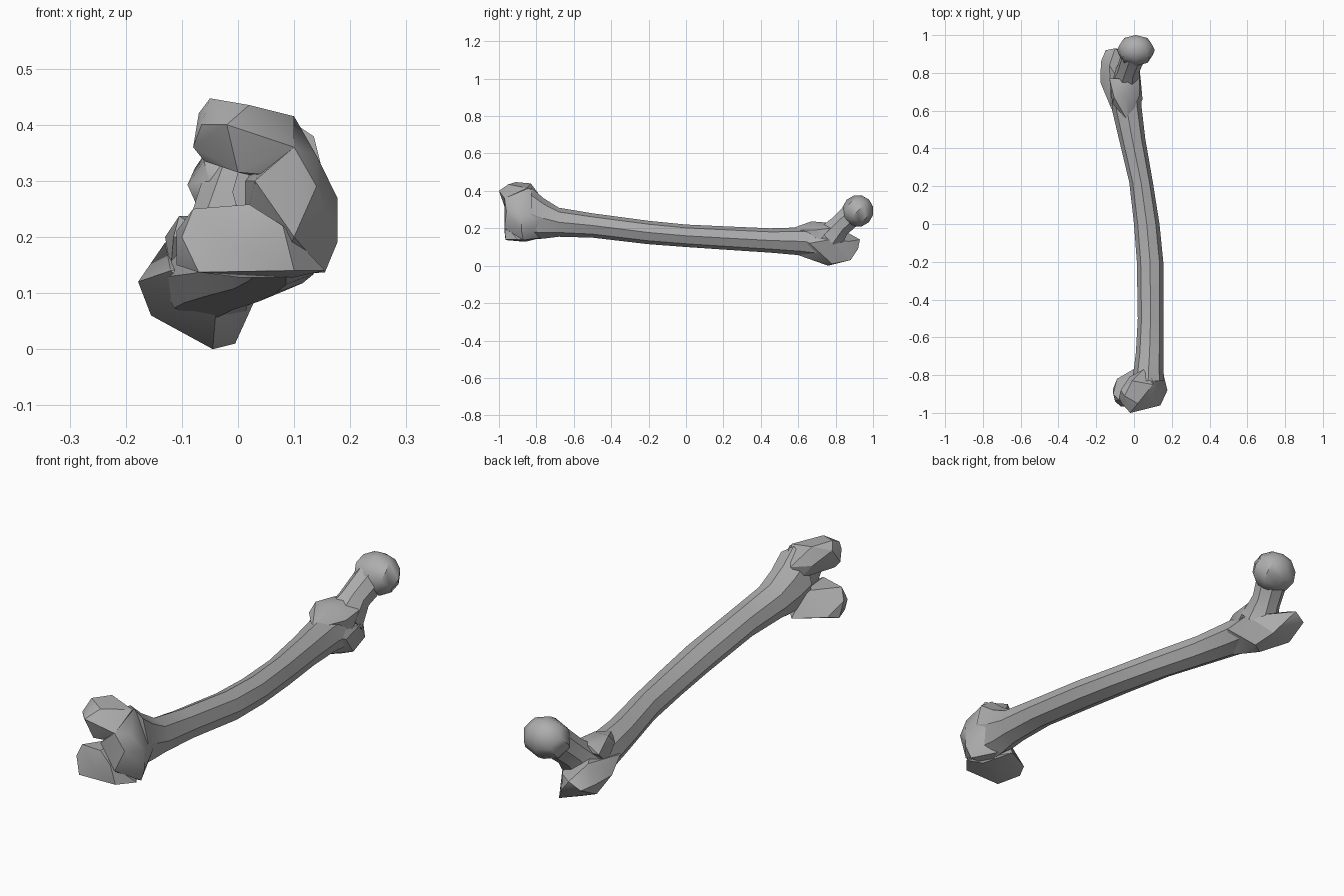
import bpy, bmesh, math
from mathutils import Vector

cube = bpy.data.objects.get("Cube")
if cube:
    bpy.data.objects.remove(cube, do_unlink=True)

GREY = (0.42, 0.42, 0.42, 1)
bone = bpy.data.materials.new("bone grey")
bone.use_nodes = True
bone.diffuse_color = GREY
shader = bone.node_tree.nodes["Principled BSDF"]
shader.inputs["Base Color"].default_value = GREY
shader.inputs["Roughness"].default_value = 0.8


def finish(name, bm, angle=32):
    """Turn a bmesh into a named bone part with soft, angle-limited shading."""
    bmesh.ops.recalc_face_normals(bm, faces=bm.faces)
    mesh = bpy.data.meshes.new(name)
    bm.to_mesh(mesh)
    bm.free()
    mesh.materials.append(bone)
    ob = bpy.data.objects.new(name, mesh)
    bpy.context.collection.objects.link(ob)
    bpy.ops.object.select_all(action="DESELECT")
    ob.select_set(True)
    bpy.context.view_layer.objects.active = ob
    bpy.ops.object.shade_smooth_by_angle(angle=math.radians(angle))
    return ob


def hull(name, points, angle=32):
    """Faceted solid wrapped tightly round a few corner points."""
    bm = bmesh.new()
    for p in points:
        bm.verts.new(p)
    found = bmesh.ops.convex_hull(bm, input=bm.verts)
    loose = {g for g in found["geom_interior"] + found["geom_unused"]
             if isinstance(g, bmesh.types.BMVert)}
    bmesh.ops.delete(bm, geom=list(loose), context="VERTS")
    return finish(name, bm, angle)


def loft(name, rings):
    """Skin a list of closed rings and cap both ends."""
    bm = bmesh.new()
    loops = [[bm.verts.new(p) for p in ring] for ring in rings]
    n = len(loops[0])
    for a, b in zip(loops, loops[1:]):
        for i in range(n):
            j = (i + 1) % n
            bm.faces.new((a[i], a[j], b[j], b[i]))
    bm.faces.new(loops[0])
    bm.faces.new(loops[-1])
    return finish(name, bm)


def section(y, x0, x1, z0, z1, sides=8):
    """Shaft cross-section from its extents; the -x side is pinched to a ridge."""
    ring = []
    for i in range(sides):
        a = math.tau * i / sides
        c, s = math.cos(a), math.sin(a)
        s *= 0.9 if -0.9 < c < -0.5 else 1.0
        ring.append(((x0 + x1) / 2 + c * (x1 - x0) / 2, y,
                     (z0 + z1) / 2 + s * (z1 - z0) / 2))
    return ring


def tube_ring(centre, axis, radius_x, radius_v, sides=8):
    """Ring across a slanted axis in the yz plane."""
    up = axis.cross(Vector((1, 0, 0))).normalized()
    return [centre + Vector((1, 0, 0)) * radius_x * math.cos(math.tau * (i + .5) / sides)
            + up * radius_v * math.sin(math.tau * (i + .5) / sides) for i in range(sides)]


# Bowed shaft, flaring at both ends
loft("shaft", [section(*s) for s in (
    (-0.83, -0.01, 0.16, 0.14, 0.42),
    (-0.76, 0.0, 0.155, 0.145, 0.36),
    (-0.68, 0.01, 0.155, 0.155, 0.31),
    (-0.5, 0.02, 0.155, 0.15, 0.28),
    (-0.2, 0.015, 0.155, 0.115, 0.24),
    (0.0, 0.0, 0.135, 0.10, 0.22),
    (0.22, -0.025, 0.10, 0.085, 0.21),
    (0.45, -0.08, 0.06, 0.07, 0.2),
    (0.62, -0.12, 0.04, 0.055, 0.205),
    (0.7, -0.14, 0.04, 0.045, 0.2))])

# Knee end: a wide central block and two lobes reaching to -x
hull("knee_block", [
    (0.1, -0.84, 0.415), (0.14, -0.92, 0.345), (0.177, -0.88, 0.27),
    (0.177, -0.88, 0.19), (0.155, -0.87, 0.137), (0.1, -0.97, 0.36),
    (0.14, -0.96, 0.29), (0.1, -0.97, 0.2), (0.03, -0.965, 0.3),
    (0.03, -0.93, 0.25), (0.01, -0.8, 0.3), (0.01, -0.8, 0.2),
    (0.15, -0.77, 0.25), (0.08, -0.77, 0.15), (0.08, -0.77, 0.36), (0.07, -0.87, 0.13)])

hull("upper_condyle", [
    (-0.05, -0.91, 0.447), (-0.07, -0.88, 0.42), (-0.08, -0.92, 0.36),
    (-0.065, -0.95, 0.40), (-0.02, -1.0, 0.40), (-0.06, -0.91, 0.335),
    (0.0, -0.97, 0.315), (-0.01, -0.83, 0.44), (0.02, -0.95, 0.435),
    (0.1, -0.85, 0.415), (0.1, -0.97, 0.36), (0.06, -0.95, 0.31),
    (-0.025, -0.81, 0.37), (0.02, -0.8, 0.31), (0.05, -0.77, 0.36)])

hull("lower_condyle", [
    (-0.11, -0.87, 0.15), (-0.11, -0.9, 0.21), (-0.1, -0.94, 0.2),
    (-0.08, -0.93, 0.25), (-0.07, -0.965, 0.137), (-0.09, -0.82, 0.165),
    (0.02, -0.95, 0.258), (0.08, -0.97, 0.22), (0.1, -0.965, 0.14),
    (0.0, -0.97, 0.18), (0.1, -0.86, 0.128), (0.0, -0.86, 0.128),
    (0.01, -0.81, 0.255), (0.03, -0.75, 0.155), (0.155, -0.9, 0.14)])

# Hip end: the blunt trochanter
hull("trochanter", [
    (-0.178, 0.75, 0.12), (-0.175, 0.86, 0.12), (-0.155, 0.82, 0.06),
    (-0.045, 0.76, 0.0), (-0.005, 0.78, 0.01), (-0.02, 0.88, 0.03),
    (-0.06, 0.92, 0.09), (-0.1, 0.93, 0.14), (-0.15, 0.92, 0.11),
    (-0.13, 0.84, 0.19), (0.045, 0.66, 0.12), (0.035, 0.77, 0.14),
    (-0.03, 0.87, 0.13), (-0.12, 0.61, 0.14), (0.02, 0.6, 0.16), (-0.04, 0.59, 0.06)])

# Raised crest where the neck leaves the shaft
hull("trochanter_crest", [
    (-0.115, 0.64, 0.2), (-0.105, 0.67, 0.237), (-0.04, 0.67, 0.237),
    (-0.03, 0.54, 0.19), (0.03, 0.68, 0.19), (0.03, 0.77, 0.2),
    (-0.13, 0.77, 0.2), (-0.09, 0.77, 0.225), (-0.03, 0.76, 0.23),
    (-0.12, 0.7, 0.14), (0.035, 0.72, 0.14)])

# Slanted neck
axis = Vector((0, 0.13, 0.13))
loft("neck", [tube_ring(Vector(c), axis, rx, rv) for c, rx, rv in (
    ((-0.045, 0.76, 0.14), 0.085, 0.085),
    ((-0.03, 0.82, 0.21), 0.062, 0.064),
    ((0.0, 0.90, 0.285), 0.068, 0.068))])

# Faceted ball head
bm = bmesh.new()
bmesh.ops.create_uvsphere(bm, u_segments=8, v_segments=6, radius=1)
tilt = axis.to_track_quat("Z", "Y")
for v in bm.verts:
    p = tilt @ v.co
    v.co = Vector((0.01 + p.x * 0.1, 0.919 + p.y * 0.084, 0.293 + p.z * 0.085))
finish("ball_head", bm, 40)
